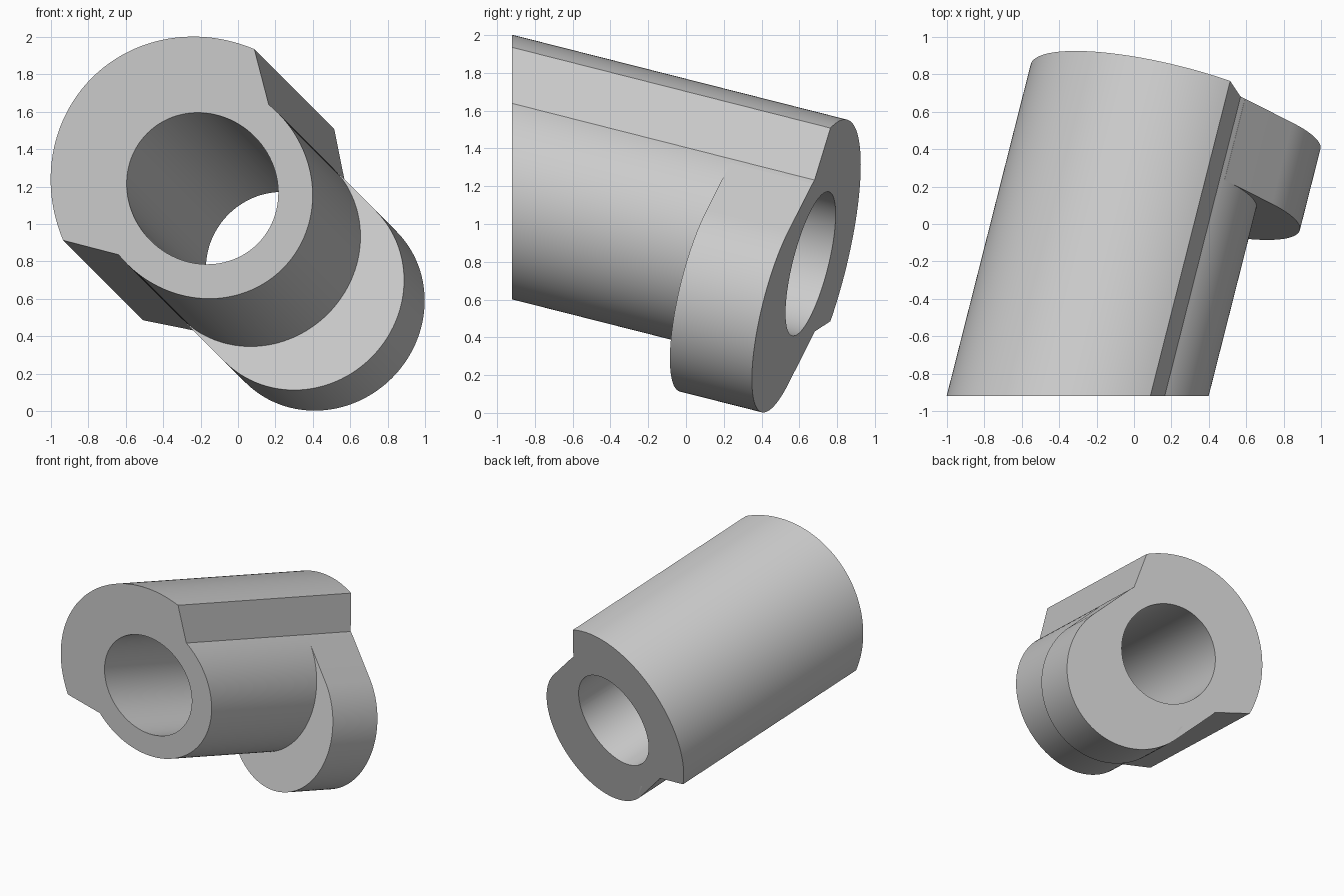
import bpy, bmesh
from math import atan, cos, sin, radians, tan, sqrt
from mathutils import Matrix, Vector

cube = bpy.data.objects.get("Cube")
if cube:
    bpy.data.objects.remove(cube, do_unlink=True)

# Proportions
BIG_R, SMALL_R, BORE_R = 0.787, 0.571, 0.393
LENGTH, LOBE_DEPTH, LOBE_SHIFT = 1.678, 0.461, 0.35
TILT = atan(0.3585)

# Tilted frame: local x is sideways, local y points to the lobe, local z is the bore
down = Vector((1, 0, -1)).normalized()
back = Vector((0, 1, 0))
side = Vector((1, 0, 1)).normalized()
lobe_dir = down * cos(TILT) - back * sin(TILT)
axis = down * sin(TILT) + back * cos(TILT)
frame = Matrix.Translation((-0.19, -0.92, 1.19)) @ Matrix((side, lobe_dir, axis)).transposed().to_4x4()

grey = bpy.data.materials.new("light_grey")
grey.use_nodes = True
grey.diffuse_color = (0.6, 0.6, 0.6, 1)
grey.node_tree.nodes["Principled BSDF"].inputs["Base Color"].default_value = (0.6, 0.6, 0.6, 1)


def arc(radius, start, end, steps, shift=0.0):
    angles = [radians(start + (end - start) * i / steps) for i in range(steps + 1)]
    return [(radius * cos(a), radius * sin(a) + shift) for a in angles]


def prism(name, outline, start, end):
    """Extrude an outline along the bore; start gives the depth of each front point."""
    bm = bmesh.new()
    front = [bm.verts.new((x, y, start(y))) for x, y in outline]
    rear = [bm.verts.new((x, y, end)) for x, y in outline]
    bm.faces.new(front[::-1])
    bm.faces.new(rear)
    count = len(outline)
    for i in range(count):
        j = (i + 1) % count
        bm.faces.new((front[i], front[j], rear[j], rear[i]))
    bm.transform(frame)
    bmesh.ops.recalc_face_normals(bm, faces=bm.faces)
    mesh = bpy.data.meshes.new(name)
    bm.to_mesh(mesh)
    bm.free()
    mesh.materials.append(grey)
    obj = bpy.data.objects.new(name, mesh)
    bpy.context.collection.objects.link(obj)
    return obj


def combine(target, tool, operation):
    mod = target.modifiers.new(operation.lower(), 'BOOLEAN')
    mod.operation, mod.solver, mod.object = operation, 'EXACT', tool
    bpy.context.view_layer.objects.active = target
    bpy.ops.object.modifier_apply(modifier=mod.name)
    bpy.data.objects.remove(tool, do_unlink=True)


# Stepped sleeve with an upright front face cut across the tilted bore
sleeve_outline = arc(SMALL_R, -6.3, 186.3, 80) + arc(BIG_R, 203.3, 336.7, 64)
sleeve = prism("stepped_sleeve", sleeve_outline, lambda y: y * tan(TILT), LENGTH)

# Rounded lobe at the rear
lobe_outline = [(-SMALL_R, -0.03), (SMALL_R, -0.03)] + arc(SMALL_R, 0, 180, 72, LOBE_SHIFT)
lobe = prism("rear_lobe", lobe_outline, lambda y: LENGTH - LOBE_DEPTH, LENGTH)
combine(sleeve, lobe, 'UNION')

# Through bore
bore = prism("bore_cutter", arc(BORE_R, 0, 360, 96)[:-1], lambda y: -0.5, LENGTH + 0.3)
bore.hide_render = True
combine(sleeve, bore, 'DIFFERENCE')

# Smooth the round walls, keep the edges crisp
bpy.ops.object.select_all(action='DESELECT')
sleeve.select_set(True)
bpy.context.view_layer.objects.active = sleeve
bpy.ops.object.shade_smooth_by_angle(angle=radians(20))
